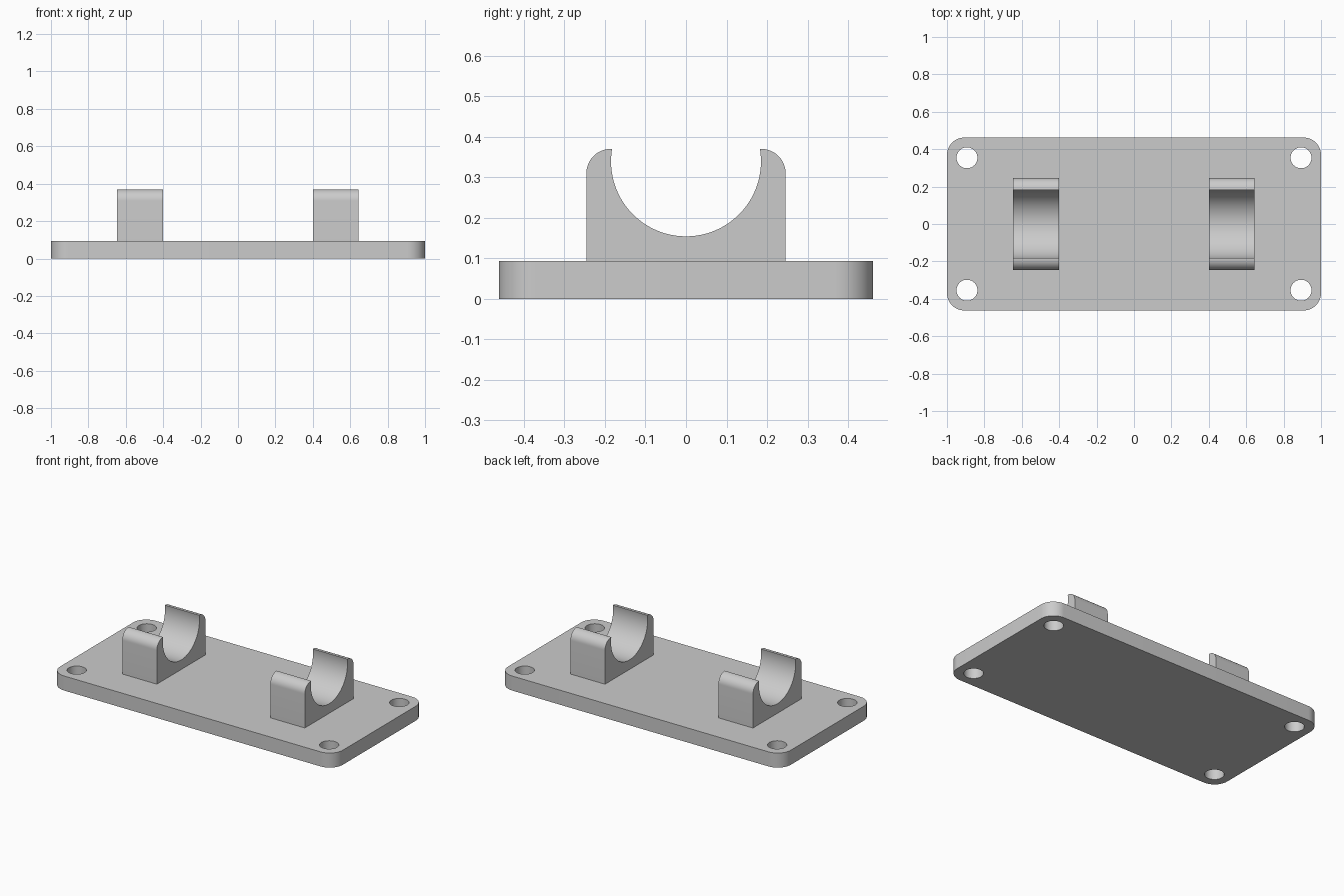
import bpy
import bmesh
from math import sin, cos, pi, asin, radians
from mathutils import Vector

cube = bpy.data.objects.get("Cube")
if cube:
    bpy.data.objects.remove(cube, do_unlink=True)

grey = bpy.data.materials.new("light_grey")
grey.use_nodes = True
grey.diffuse_color = (0.6, 0.6, 0.6, 1)
grey.node_tree.nodes["Principled BSDF"].inputs["Base Color"].default_value = (0.6, 0.6, 0.6, 1)


def arc(cx, cy, r, start, end, steps):
    """Points on a circular arc, both ends included."""
    angles = [start + (end - start) * i / steps for i in range(steps + 1)]
    return [(cx + r * cos(a), cy + r * sin(a)) for a in angles]


def extrude_outline(name, loops, place, direction):
    """Fill closed 2D loops (inner loops become holes) and extrude them."""
    bm = bmesh.new()
    for loop in loops:
        verts = [bm.verts.new(place(u, v)) for u, v in loop]
        for a, b in zip(verts, verts[1:] + verts[:1]):
            bm.edges.new((a, b))
    bmesh.ops.triangle_fill(bm, edges=bm.edges[:], use_beauty=True)
    result = bmesh.ops.extrude_face_region(bm, geom=bm.faces[:], use_keep_orig=True)
    moved = [g for g in result["geom"] if isinstance(g, bmesh.types.BMVert)]
    bmesh.ops.translate(bm, verts=moved, vec=Vector(direction))
    bmesh.ops.recalc_face_normals(bm, faces=bm.faces[:])
    mesh = bpy.data.meshes.new(name)
    bm.to_mesh(mesh)
    bm.free()
    mesh.materials.append(grey)
    obj = bpy.data.objects.new(name, mesh)
    bpy.context.collection.objects.link(obj)
    bpy.ops.object.select_all(action='DESELECT')
    obj.select_set(True)
    bpy.context.view_layer.objects.active = obj
    bpy.ops.object.shade_smooth_by_angle(angle=radians(30))
    return obj


# Base plate with rounded corners and four screw holes
HALF_X, HALF_Y, THICK, CORNER = 1.0, 0.462, 0.093, 0.093
outline = []
for i, (sx, sy) in enumerate([(1, 1), (-1, 1), (-1, -1), (1, -1)]):
    outline += arc(sx * (HALF_X - CORNER), sy * (HALF_Y - CORNER), CORNER,
                   i * pi / 2, (i + 1) * pi / 2, 12)
holes = [arc(sx * 0.893, sy * 0.354, 0.056, 0, 2 * pi, 40)[:-1]
         for sx in (-1, 1) for sy in (-1, 1)]
extrude_outline("base_plate", [outline] + holes,
                lambda u, v: (u, v, 0), (0, 0, THICK))

# Pipe clips: block with rounded shoulders and an open round cradle
HALF_W, TOP, BORE, BORE_Z, ROUND = 0.246, 0.37, 0.185, 0.339, 0.061
lip = asin((TOP - BORE_Z) / BORE)
profile = [(-HALF_W, THICK), (HALF_W, THICK)]
profile += arc(HALF_W - ROUND, TOP - ROUND, ROUND, 0, pi / 2, 12)
profile += arc(0, BORE_Z, BORE, lip, -pi - lip, 56)
profile += arc(ROUND - HALF_W, TOP - ROUND, ROUND, pi / 2, pi, 12)
for name, x in (("right_clip", -0.646), ("left_clip", 0.401)):
    extrude_outline(name, [profile], lambda u, v: (x, u, v), (0.244, 0, 0))
